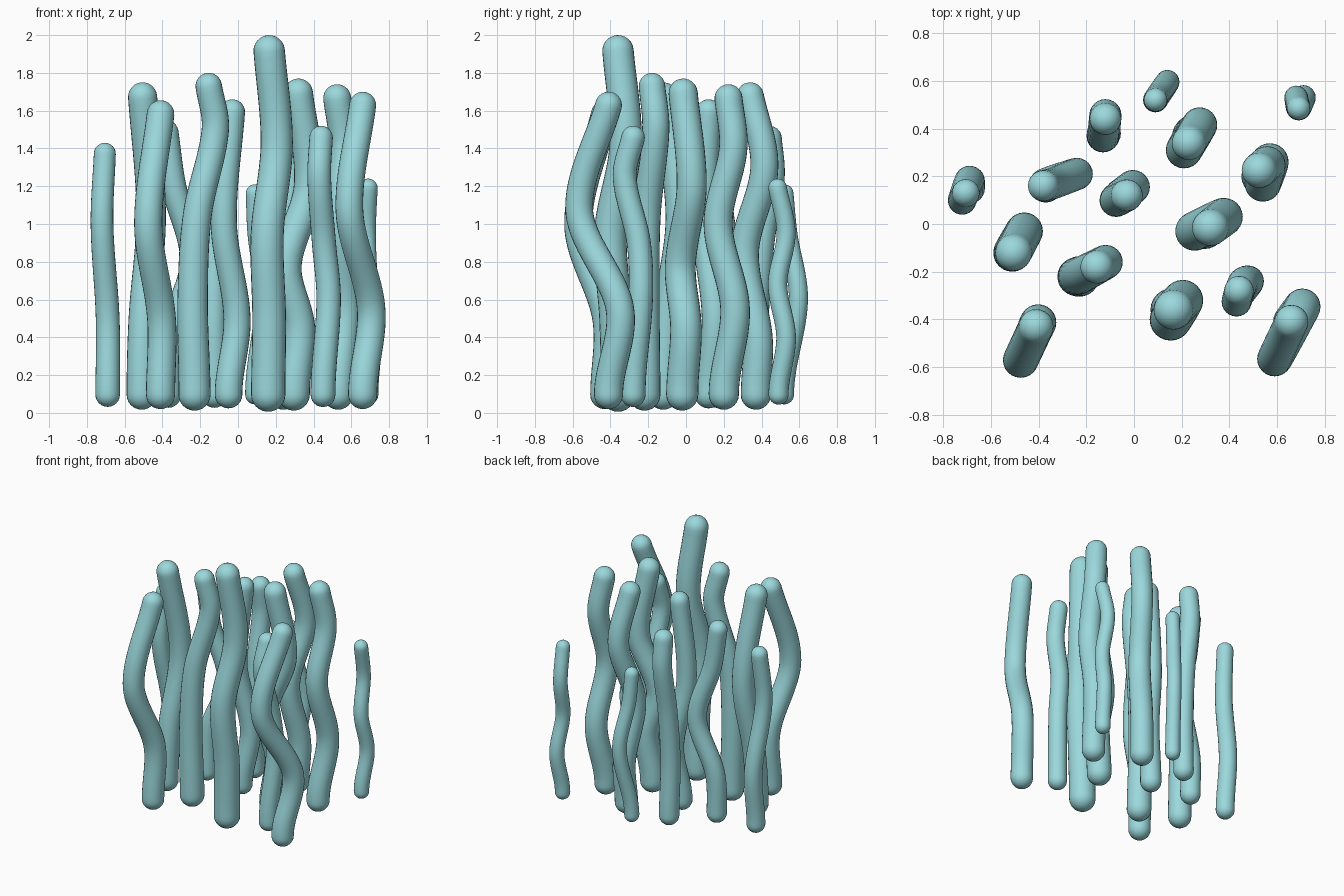
import bpy, bmesh, math
from mathutils import Vector

if "Cube" in bpy.data.objects:
    bpy.data.objects.remove(bpy.data.objects["Cube"])

teal = bpy.data.materials.new("pale teal")
teal.diffuse_color = (0.33, 0.69, 0.72, 1)
teal.use_nodes = True
teal.node_tree.nodes["Principled BSDF"].inputs["Base Color"].default_value = teal.diffuse_color

SIDES, STEPS, CAP = 24, 56, 6
BASE_Z = 0.097  # height of the lower rounded end's centre


def path_point(pts, z):
    """Smooth path through the points (x, y, height)."""
    last = len(pts) - 1

    def slope(i):
        if i == 0:
            return Vector((0, 0))
        a, b = pts[max(i - 1, 0)], pts[min(i + 1, last)]
        return (b.xy - a.xy) / (b.z - a.z)

    i = 0
    while i < last - 1 and z > pts[i + 1].z:
        i += 1
    a, b = pts[i], pts[i + 1]
    h = b.z - a.z
    t = (z - a.z) / h
    p = (a.xy * (2*t**3 - 3*t*t + 1) + slope(i) * h * (t**3 - 2*t*t + t)
         + b.xy * (3*t*t - 2*t**3) + slope(i + 1) * h * (t**3 - t*t))
    return Vector((p.x, p.y, z))


def tube(name, r0, r1, pts):
    """Wavy tube with round ends; the last height is the very top."""
    pts = [Vector(p) for p in pts]
    pts[0].z = BASE_Z
    pts[-1].z -= r1
    z0, z1 = BASE_Z, pts[-1].z
    centres = [path_point(pts, z0 + (z1 - z0) * k / STEPS) for k in range(STEPS + 1)]
    tans = []
    for k in range(STEPS + 1):
        tans.append((centres[min(k + 1, STEPS)] - centres[max(k - 1, 0)]).normalized())

    # rings as (centre, direction, radius), with hemispheres at both ends
    rings = []
    for k in range(1, CAP):
        a = math.pi / 2 * (1 - k / CAP)
        rings.append((centres[0] - tans[0] * r0 * math.sin(a), tans[0], r0 * math.cos(a)))
    for k in range(STEPS + 1):
        rings.append((centres[k], tans[k], r0 + (r1 - r0) * k / STEPS))
    for k in range(1, CAP):
        a = math.pi / 2 * k / CAP
        rings.append((centres[-1] + tans[-1] * r1 * math.sin(a), tans[-1], r1 * math.cos(a)))

    bm = bmesh.new()
    loops = []
    for c, t, r in rings:
        v = t.cross(Vector((1, 0, 0))).normalized()
        u = v.cross(t)
        loops.append([bm.verts.new(c + (u * math.cos(w) + v * math.sin(w)) * r)
                      for w in (2 * math.pi * s / SIDES for s in range(SIDES))])
    for a, b in zip(loops, loops[1:]):
        for s in range(SIDES):
            n = (s + 1) % SIDES
            bm.faces.new((a[s], a[n], b[n], b[s]))
    for loop, tip in ((loops[0], centres[0] - tans[0] * r0),
                      (loops[-1], centres[-1] + tans[-1] * r1)):
        pole = bm.verts.new(tip)
        for s in range(SIDES):
            bm.faces.new((loop[s], loop[(s + 1) % SIDES], pole))
    bmesh.ops.recalc_face_normals(bm, faces=bm.faces)
    for f in bm.faces:
        f.smooth = True
    me = bpy.data.meshes.new(name)
    bm.to_mesh(me)
    bm.free()
    me.materials.append(teal)
    bpy.context.collection.objects.link(bpy.data.objects.new(name, me))


# left group
tube("stalk_far_left", .065, .058, [(-.69, .15, 0), (-.69, .18, .5), (-.72, .10, 1.0), (-.705, .13, 1.43)])
tube("stalk_left", .08, .077, [(-.51, -.12, 0), (-.50, -.10, .5), (-.46, -.03, 1.05), (-.505, -.12, 1.75)])
tube("stalk_front_left", .077, .073, [(-.41, -.43, 0), (-.405, -.42, .5), (-.475, -.57, 1.0), (-.41, -.43, 1.655)])
tube("stalk_back_left", .07, .065, [(-.37, .16, 0), (-.36, .17, .4), (-.24, .21, .8), (-.34, .17, 1.2), (-.38, .16, 1.55)])

# middle group
tube("stalk_mid_front", .085, .07, [(-.23, -.22, 0), (-.24, -.22, .6), (-.215, -.21, 1.05), (-.12, -.16, 1.5), (-.155, -.18, 1.8)])
tube("stalk_back_mid", .07, .067, [(-.125, .38, 0), (-.13, .37, .5), (-.125, .40, .9), (-.12, .455, 1.25), (-.12, .44, 1.52)])
tube("stalk_centre", .073, .067, [(-.05, .12, 0), (-.005, .155, .5), (-.075, .10, 1.0), (-.03, .12, 1.66)])
tube("stalk_back", .052, .049, [(.09, .52, 0), (.14, .595, .6), (.10, .54, .95), (.09, .52, 1.21)])
tube("stalk_back_inner", .08, .072, [(.24, .37, 0), (.25, .38, .4), (.21, .31, .85), (.275, .415, 1.3), (.23, .34, 1.75)])
tube("stalk_tall", .091, .083, [(.16, -.36, 0), (.165, -.37, .5), (.155, -.40, .95), (.205, -.32, 1.42), (.165, -.36, 2.0)])

# right group
tube("stalk_mid_right", .085, .077, [(.295, -.02, 0), (.325, 0, .45), (.255, -.03, .78), (.375, .03, 1.2), (.32, -.015, 1.77)])
tube("stalk_right", .08, .074, [(.53, .20, 0), (.57, .26, .55), (.54, .17, 1.0), (.56, .25, 1.4), (.525, .225, 1.74)])
tube("stalk_front_right", .066, .062, [(.45, -.28, 0), (.48, -.24, .6), (.455, -.25, .9), (.43, -.325, 1.25), (.44, -.28, 1.52)])
tube("stalk_far_front_right", .077, .071, [(.66, -.41, 0), (.705, -.35, .55), (.59, -.565, 1.07), (.66, -.41, 1.7)])
tube("stalk_far_back_right", .053, .049, [(.69, .49, 0), (.71, .53, .4), (.69, .485, .68), (.68, .53, .95), (.69, .485, 1.24)])
